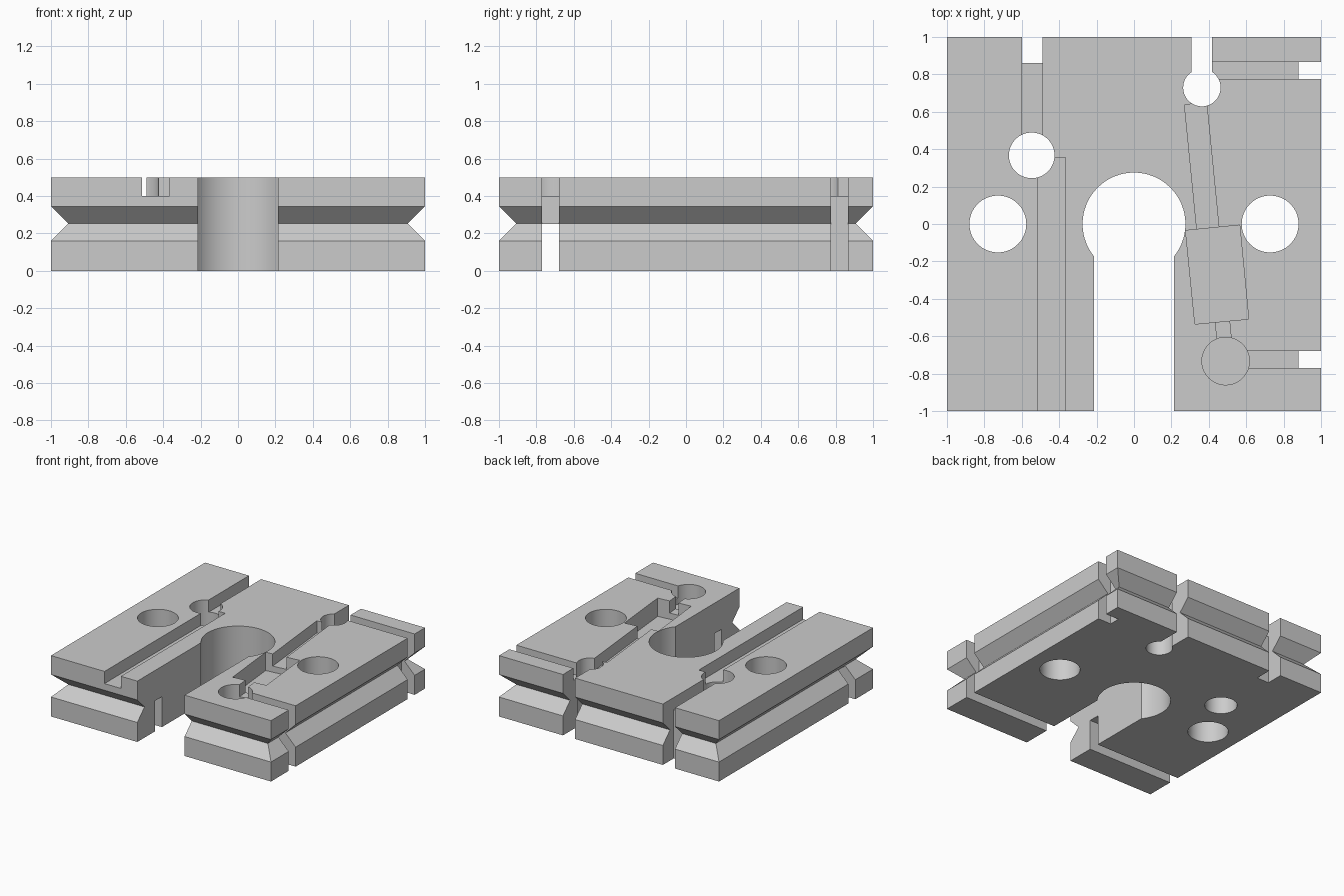
import bpy, bmesh, math
from mathutils import Matrix

if "Cube" in bpy.data.objects:
    bpy.data.objects.remove(bpy.data.objects["Cube"])

TOP, FLOOR, DEEP = 0.5, 0.4, 0.35

grey = bpy.data.materials.new("light_grey")
grey.use_nodes = True
grey.diffuse_color = (0.6, 0.6, 0.6, 1)
grey.node_tree.nodes["Principled BSDF"].inputs["Base Color"].default_value = (0.6, 0.6, 0.6, 1)


def make_object(name, bm):
    bmesh.ops.recalc_face_normals(bm, faces=bm.faces)
    mesh = bpy.data.meshes.new(name)
    bm.to_mesh(mesh)
    bm.free()
    mesh.materials.append(grey)
    obj = bpy.data.objects.new(name, mesh)
    bpy.context.scene.collection.objects.link(obj)
    return obj


# Square plate lofted through rings, with a V groove around its rim
bm = bmesh.new()
rings = []
for z, h in ((0, 1), (0.16, 1), (0.2525, 0.907), (0.345, 1), (TOP, 1)):
    rings.append([bm.verts.new((sx * h, sy * h, z))
                  for sx, sy in ((-1, -1), (1, -1), (1, 1), (-1, 1))])
for low, high in zip(rings, rings[1:]):
    for i in range(4):
        j = (i + 1) % 4
        bm.faces.new((low[i], low[j], high[j], high[i]))
bm.faces.new(rings[0][::-1])
bm.faces.new(rings[-1])
plate = make_object("slotted_plate", bm)


def cut(bm):
    """Subtract a closed solid from the plate."""
    cutter = make_object("cutter", bm)
    cutter.hide_render = True
    mod = plate.modifiers.new("cut", 'BOOLEAN')
    mod.operation, mod.solver, mod.object = 'DIFFERENCE', 'EXACT', cutter
    bpy.context.view_layer.objects.active = plate
    bpy.ops.object.modifier_apply(modifier=mod.name)
    bpy.data.objects.remove(cutter)


def cut_box(x0, x1, y0, y1, z0=-0.1, z1=0.6):
    bm = bmesh.new()
    bmesh.ops.create_cube(bm, size=1)
    bmesh.ops.scale(bm, vec=(x1 - x0, y1 - y0, z1 - z0), verts=bm.verts)
    bmesh.ops.translate(bm, vec=((x0 + x1) / 2, (y0 + y1) / 2, (z0 + z1) / 2), verts=bm.verts)
    cut(bm)


def cut_hole(x, y, r, z0=-0.1):
    bm = bmesh.new()
    bmesh.ops.create_cone(bm, cap_ends=True, segments=64, radius1=r, radius2=r,
                          depth=0.6 - z0, matrix=Matrix.Translation((x, y, (0.6 + z0) / 2)))
    cut(bm)


def cut_prism(points, z0):
    bm = bmesh.new()
    face = bm.faces.new([bm.verts.new((x, y, z0)) for x, y in points])
    new = bmesh.ops.extrude_face_region(bm, geom=[face])["geom"]
    bmesh.ops.translate(bm, vec=(0, 0, 0.6 - z0),
                        verts=[g for g in new if isinstance(g, bmesh.types.BMVert)])
    cut(bm)


# Central keyhole opening towards the front
cut_hole(0, 0, 0.275)
cut_box(-0.215, 0.215, -1.1, -0.05)

# Mounting holes
for side in (-1, 1):
    cut_hole(side * 0.728, 0, 0.152)

# Underside channel from side to side
cut_box(-1.1, 1.1, -0.77, -0.68, -0.1, 0.25)

# Wire route on the right: back notch, top groove, hole, front groove
cut_box(-0.6, -0.49, 0.86, 1.1)
cut_box(-0.6, -0.49, 0.4, 0.9, FLOOR)
cut_box(-0.513, -0.365, -1.1, 0.355, FLOOR)
cut_hole(-0.547, 0.367, 0.122)

# Back notch and hole on the left
cut_box(0.308, 0.418, 0.75, 1.1)
cut_hole(0.363, 0.729, 0.1)

# Side notches, each with a shallow groove leading inwards
for y0, y1, start in ((0.775, 0.865, 0.38), (-0.77, -0.68, 0.5)):
    cut_box(0.88, 1.1, y0, y1)
    cut_box(start, 0.9, y0, y1, FLOOR)

# Slanted switch pocket with its leads and round recess
cut_prism(((0.27, 0.637), (0.388, 0.65), (0.457, -0.05), (0.339, -0.06)), FLOOR)
cut_prism(((0.433, -0.5), (0.508, -0.49), (0.525, -0.67), (0.45, -0.68)), FLOOR)
cut_prism(((0.276, -0.035), (0.565, -0.006), (0.613, -0.508), (0.326, -0.535)), DEEP)
cut_hole(0.49, -0.733, 0.127, DEEP)

# Smooth the bores while keeping machined edges crisp
for obj in bpy.context.selected_objects:
    obj.select_set(False)
plate.select_set(True)
bpy.context.view_layer.objects.active = plate
bpy.ops.object.shade_smooth_by_angle(angle=math.radians(25))
